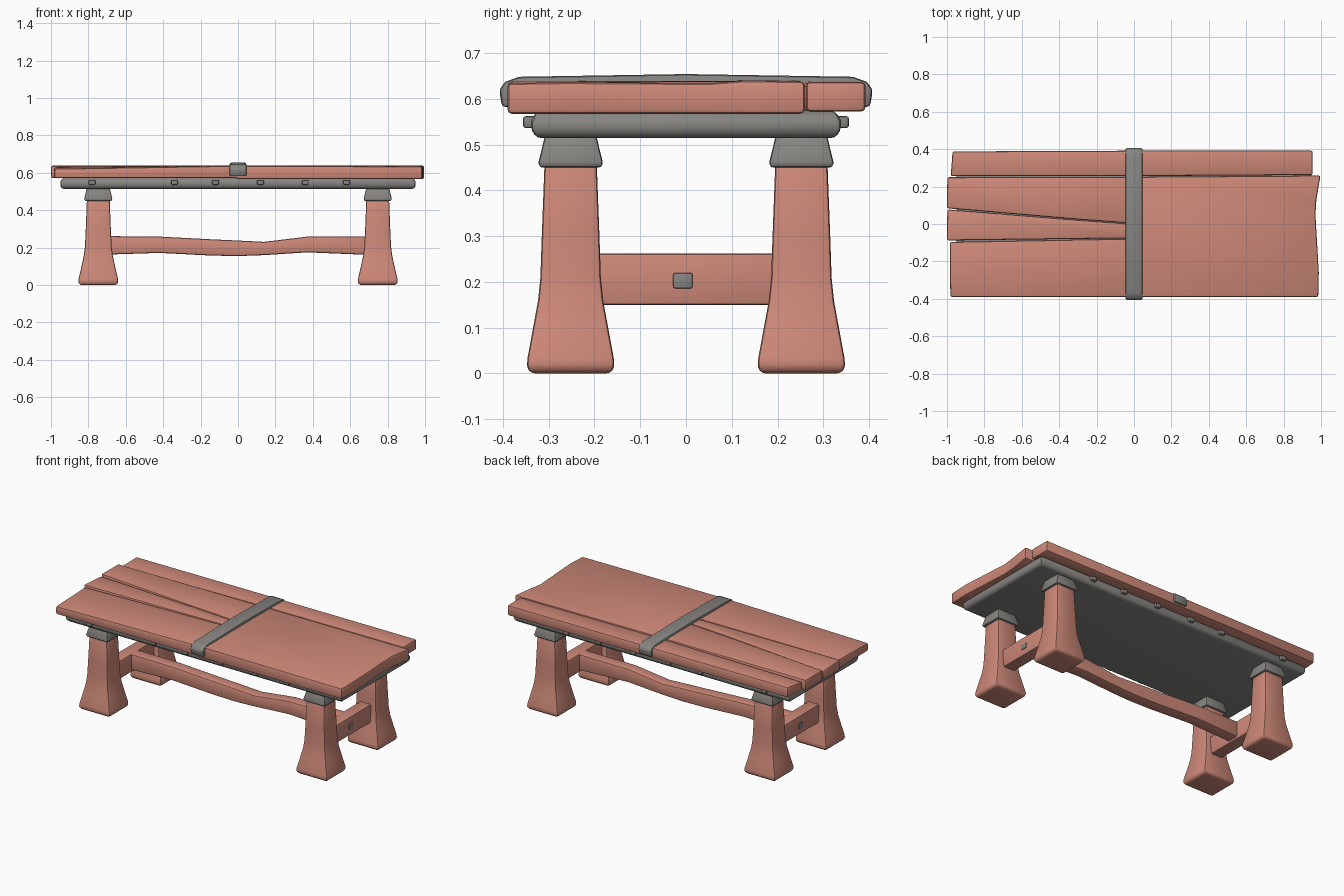
import bpy, bmesh, math


def material(name, rgb):
    m = bpy.data.materials.new(name)
    m.diffuse_color = (*rgb, 1)
    return m


WOOD = material("warm wood", (0.62, 0.25, 0.19))
METAL = material("grey metal", (0.24, 0.235, 0.22))


def loft(name, rings, mat, bevel=0.01, segments=2):
    """Skin a list of equal-length closed rings, cap the ends and round the edges."""
    bm = bmesh.new()
    vs = [[bm.verts.new(p) for p in r] for r in rings]
    n = len(rings[0])
    for a, b in zip(vs, vs[1:]):
        for i in range(n):
            bm.faces.new((a[i], a[(i + 1) % n], b[(i + 1) % n], b[i]))
    bm.faces.new(vs[0][::-1])
    bm.faces.new(vs[-1])
    bmesh.ops.recalc_face_normals(bm, faces=bm.faces)
    edges = [e for e in bm.edges if e.calc_face_angle(0) > math.radians(35)]
    if bevel:
        bmesh.ops.bevel(bm, geom=edges, offset=bevel, segments=segments,
                        profile=0.5, affect='EDGES', clamp_overlap=True)
    me = bpy.data.meshes.new(name)
    bm.to_mesh(me)
    bm.free()
    for p in me.polygons:
        p.use_smooth = True
    me.set_sharp_from_angle(angle=math.radians(32))
    me.materials.append(mat)
    ob = bpy.data.objects.new(name, me)
    bpy.context.collection.objects.link(ob)
    return ob


def rect(cx, cy, hx, hy, z):
    return [(cx - hx, cy - hy, z), (cx + hx, cy - hy, z),
            (cx + hx, cy + hy, z), (cx - hx, cy + hy, z)]


def box(name, c, h, mat, bevel=0.01):
    return loft(name, [rect(c[0], c[1], h[0], h[1], c[2] - h[2]),
                       rect(c[0], c[1], h[0], h[1], c[2] + h[2])], mat, bevel)


def board(name, outline, z0=0.572):
    """Plank from an outline of (x, y, top height)."""
    return loft(name, [[(x, y, z0) for x, y, z in outline], outline], WOOD, 0.01)


# Table top planks
board("back_plank", [(-0.98, 0.256, 0.626), (0.0, 0.256, 0.638), (0.955, 0.262, 0.637),
                     (0.955, 0.392, 0.637), (0.0, 0.392, 0.637), (-0.97, 0.388, 0.637)])
board("wide_right_plank", [(-0.01, -0.39, 0.638), (0.985, -0.39, 0.634), (0.988, -0.26, 0.636),
                           (0.97, 0.05, 0.634), (0.975, 0.13, 0.64), (0.997, 0.259, 0.638),
                           (-0.01, 0.252, 0.64)], 0.567)
board("front_left_plank", [(-0.982, -0.39, 0.622), (0.0, -0.39, 0.638),
                           (0.0, -0.078, 0.639), (-0.985, -0.096, 0.63)])
board("lower_middle_plank", [(-1.0, -0.088, 0.637), (0.0, -0.076, 0.639),
                             (0.0, 0.0, 0.639), (-0.3, 0.022, 0.639), (-0.998, 0.078, 0.628)])
board("upper_middle_plank", [(-1.0, 0.084, 0.638), (-0.3, 0.024, 0.639), (0.0, 0.002, 0.639),
                             (0.0, 0.252, 0.639), (-0.998, 0.25, 0.638)])

# Metal strap over the planks
prof = [(-0.402, 0.582), (-0.408, 0.62), (-0.395, 0.637), (-0.365, 0.648), (0, 0.654),
        (0.365, 0.648), (0.395, 0.637), (0.408, 0.62), (0.402, 0.582)]
loft("top_strap", [[(x, y, z) for y, z in prof] for x in (-0.045, 0.045)], METAL, 0.008)

# Metal tray under the planks with bolts along both sides
loft("under_tray", [rect(0, 0, 0.94, 0.325, 0.514), rect(0, 0, 0.95, 0.338, 0.53),
                    rect(0, 0, 0.95, 0.338, 0.555), rect(0, 0, 0.935, 0.325, 0.574)], METAL, 0.01)
for x in (-0.78, -0.34, -0.12, 0.12, 0.36, 0.58):
    for s in (-1, 1):
        box("tray_bolt", (x, s * 0.338, 0.549), (0.018, 0.018, 0.013), METAL, 0.006)

# Flared legs with metal collars, end rails and pegs
leg = [(0.0, 0.095, 0.085), (0.012, 0.107, 0.096), (0.035, 0.105, 0.094), (0.10, 0.09, 0.082),
       (0.16, 0.077, 0.071), (0.21, 0.071, 0.066), (0.30, 0.067, 0.063), (0.46, 0.061, 0.057)]
collar = [(0.45, 0.073, 0.069), (0.462, 0.075, 0.07), (0.495, 0.067, 0.062), (0.52, 0.06, 0.056)]
for sx in (-1, 1):
    for sy in (-1, 1):
        cx, cy = sx * 0.747, sy * 0.252
        loft("leg", [rect(cx, cy, a, b, z) for z, a, b in leg], WOOD, 0.012)
        loft("leg_collar", [rect(cx, cy, a, b, z) for z, a, b in collar], METAL, 0.007)
    box("end_rail", (sx * 0.745, 0, 0.206), (0.038, 0.215, 0.056), WOOD, 0.006)
    box("rail_peg", (sx * 0.775, -0.007, 0.203), (0.012, 0.021, 0.017), METAL, 0.004)

# Wavy long stretcher: x, bottom, top
wave = [(-0.73, 0.162, 0.262), (-0.42, 0.172, 0.259), (-0.15, 0.158, 0.245), (0.0, 0.155, 0.238),
        (0.14, 0.160, 0.231), (0.37, 0.175, 0.259), (0.73, 0.160, 0.260)]
loft("long_stretcher", [[(x, -0.038, b), (x, 0.038, b), (x, 0.038, t), (x, -0.038, t)]
                        for x, b, t in wave], WOOD, 0.01)
